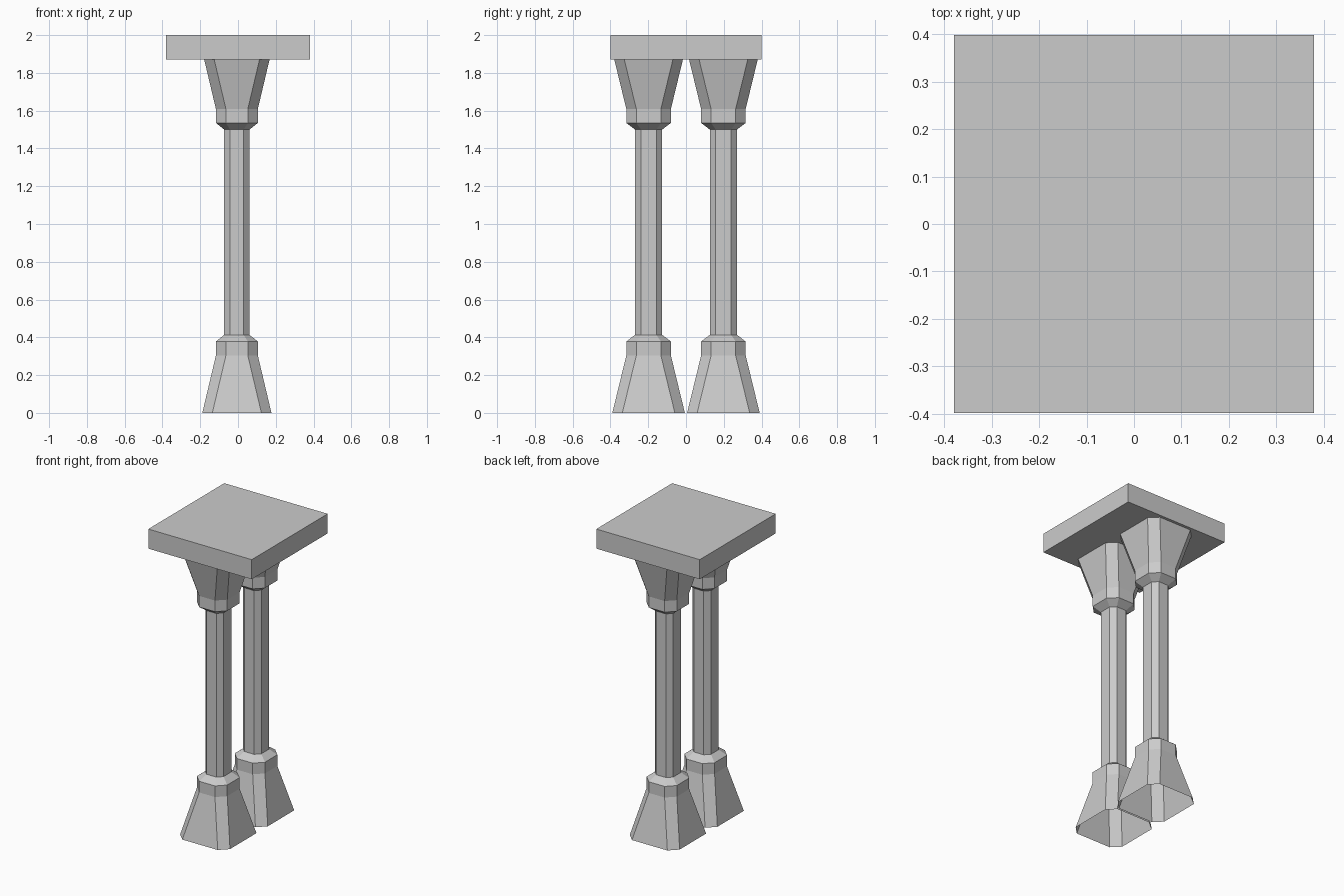
import bpy, bmesh

if "Cube" in bpy.data.objects:
    bpy.data.objects.remove(bpy.data.objects["Cube"])

# half profile of a column: z, half width x, half width y, corner chamfer
HALF = [(0.0, 0.183, 0.192, 0.053), (0.304, 0.111, 0.118, 0.053),
        (0.378, 0.111, 0.118, 0.053), (0.413, 0.067, 0.072, 0.031)]
MIRROR_Z = 1.913  # the capital is the base turned upside down; its rim sits inside the slab
PROFILE = HALF + [(MIRROR_Z - z, x, y, c) for z, x, y, c in reversed(HALF)]


def finish(bm, name):
    bmesh.ops.recalc_face_normals(bm, faces=bm.faces)
    mesh = bpy.data.meshes.new(name)
    bm.to_mesh(mesh)
    bm.free()
    obj = bpy.data.objects.new(name, mesh)
    bpy.context.collection.objects.link(obj)
    return obj


def column(name, cx, cy):
    """Loft chamfered rectangles along the profile, open at both ends."""
    bm = bmesh.new()
    rings = []
    for z, x, y, c in PROFILE:
        pts = [(x, y - c), (x - c, y), (c - x, y), (-x, y - c),
               (-x, c - y), (c - x, -y), (x - c, -y), (x, c - y)]
        rings.append([bm.verts.new((cx + px, cy + py, z)) for px, py in pts])
    for a, b in zip(rings, rings[1:]):
        for i in range(8):
            j = (i + 1) % 8
            bm.faces.new((a[i], a[j], b[j], b[i]))
    return finish(bm, name)


# two columns
column("front_column", -0.006, -0.198)
column("back_column", -0.006, 0.198)

# top slab
bm = bmesh.new()
bmesh.ops.create_cube(bm, size=1)
bmesh.ops.scale(bm, vec=(0.76, 0.797, 0.13), verts=bm.verts)
bmesh.ops.translate(bm, vec=(0, 0, 1.935), verts=bm.verts)
finish(bm, "top_slab")
